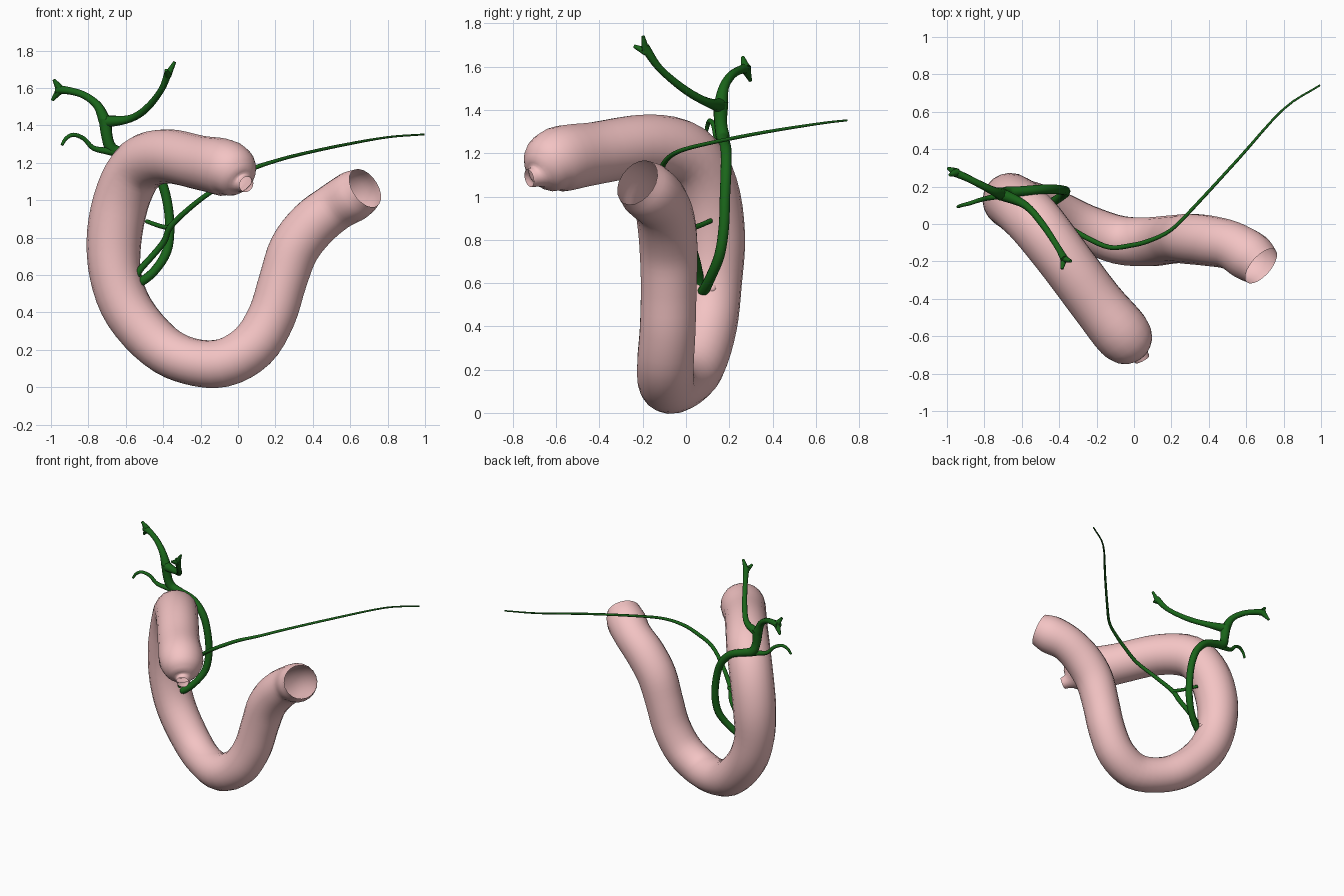
import bpy, bmesh, math
from mathutils import Vector


def material(name, color):
    m = bpy.data.materials.new(name)
    m.diffuse_color = color
    return m


PINK = material("pink", (0.90, 0.55, 0.55, 1))
GREEN = material("green", (0.01, 0.13, 0.01, 1))


def spline(points, steps):
    """Catmull-Rom samples through (x, y, z, radius) points."""
    p = [Vector(q) for q in points]
    p = [2 * p[0] - p[1]] + p + [2 * p[-1] - p[-2]]
    out = []
    for i in range(1, len(p) - 2):
        a, b, c, d = p[i - 1:i + 3]
        for s in range(steps):
            t = s / steps
            out.append(0.5 * (2 * b + (c - a) * t + (2 * a - 5 * b + 4 * c - d) * t**2
                              + (3 * b - a - 3 * c + d) * t**3))
    return out + [p[-2]]


def tube(name, points, mat, sides=10, steps=4, capped=True):
    """Sweep a circle of varying radius along a smooth path."""
    path = spline(points, steps)
    pos = [q.to_3d() for q in path]
    bm = bmesh.new()
    rings = []
    normal = None
    old = None
    for i, q in enumerate(path):
        tan = (pos[min(i + 1, len(pos) - 1)] - pos[max(i - 1, 0)]).normalized()
        if normal is None:
            normal = tan.orthogonal().normalized()
        else:
            normal = old.rotation_difference(tan) @ normal
        old = tan
        side = tan.cross(normal)
        ring = []
        for k in range(sides):
            a = 2 * math.pi * k / sides
            ring.append(bm.verts.new(pos[i] + q[3] * (math.cos(a) * normal + math.sin(a) * side)))
        rings.append(ring)
    for r0, r1 in zip(rings, rings[1:]):
        for k in range(sides):
            j = (k + 1) % sides
            bm.faces.new((r0[k], r0[j], r1[j], r1[k]))
    if capped:
        bm.faces.new(rings[0][::-1])
        bm.faces.new(rings[-1])
    mesh = bpy.data.meshes.new(name)
    bm.to_mesh(mesh)
    bm.free()
    mesh.materials.append(mat)
    obj = bpy.data.objects.new(name, mesh)
    bpy.context.collection.objects.link(obj)
    bpy.context.view_layer.objects.active = obj
    obj.select_set(True)
    bpy.ops.object.shade_smooth_by_angle(angle=math.radians(50))
    obj.select_set(False)
    return obj


# Intestine loop, open at both ends
tube("intestine", [
    (0.045, -0.725, 1.085, 0.042), (0.025, -0.69, 1.095, 0.055), (0.0, -0.66, 1.12, 0.115),
    (-0.06, -0.59, 1.17, 0.152), (-0.2, -0.42, 1.20, 0.145), (-0.38, -0.18, 1.235, 0.145),
    (-0.52, 0.0, 1.19, 0.15), (-0.61, 0.09, 1.04, 0.15), (-0.66, 0.125, 0.82, 0.148),
    (-0.655, 0.12, 0.60, 0.138), (-0.58, 0.10, 0.40, 0.135), (-0.42, 0.05, 0.22, 0.13),
    (-0.26, -0.02, 0.14, 0.125), (-0.08, -0.085, 0.13, 0.13), (0.08, -0.095, 0.22, 0.132),
    (0.18, -0.085, 0.38, 0.13), (0.24, -0.08, 0.57, 0.13), (0.30, -0.08, 0.74, 0.135),
    (0.40, -0.09, 0.87, 0.135), (0.52, -0.115, 0.965, 0.13), (0.62, -0.175, 1.025, 0.135),
    (0.68, -0.225, 1.065, 0.115)], PINK, sides=20, capped=False)

# Main bile duct from the upper fork to the intestine
tube("bile_duct", [
    (-0.71, 0.16, 1.435, 0.036), (-0.70, 0.16, 1.34, 0.03), (-0.675, 0.17, 1.275, 0.032),
    (-0.61, 0.175, 1.25, 0.028), (-0.50, 0.185, 1.21, 0.026), (-0.42, 0.185, 1.12, 0.026),
    (-0.38, 0.18, 1.0, 0.025), (-0.365, 0.175, 0.86, 0.025), (-0.38, 0.155, 0.73, 0.025),
    (-0.44, 0.115, 0.63, 0.024), (-0.51, 0.085, 0.57, 0.026), (-0.565, 0.075, 0.555, 0.032)], GREEN)

# Upper branches and their forked tips
tube("left_branch", [
    (-0.71, 0.16, 1.42, 0.034), (-0.58, 0.10, 1.435, 0.021), (-0.49, 0.0, 1.49, 0.019),
    (-0.41, -0.12, 1.59, 0.017), (-0.37, -0.19, 1.69, 0.022)], GREEN)
tube("right_branch", [
    (-0.71, 0.16, 1.42, 0.034), (-0.75, 0.175, 1.505, 0.024), (-0.82, 0.21, 1.56, 0.02),
    (-0.90, 0.25, 1.585, 0.02), (-0.97, 0.28, 1.592, 0.024)], GREEN)
for i, (base, tip) in enumerate([
        ((-0.375, -0.185, 1.67, 0.02), (-0.338, -0.198, 1.74, 0.008)),
        ((-0.375, -0.185, 1.67, 0.02), (-0.385, -0.24, 1.695, 0.008)),
        ((-0.95, 0.275, 1.592, 0.024), (-0.985, 0.262, 1.645, 0.008)),
        ((-0.95, 0.275, 1.592, 0.024), (-0.993, 0.298, 1.535, 0.008))]):
    tube(f"branch_tip_{i + 1}", [base, tip], GREEN)

# Small curled side duct
tube("curled_duct", [
    (-0.61, 0.175, 1.25, 0.026), (-0.70, 0.155, 1.263, 0.019), (-0.775, 0.14, 1.28, 0.014),
    (-0.825, 0.128, 1.33, 0.012), (-0.88, 0.11, 1.35, 0.011), (-0.92, 0.1, 1.33, 0.01),
    (-0.942, 0.092, 1.295, 0.008)], GREEN)

# Long thin duct and its short side outlet
tube("long_duct", [
    (0.995, 0.742, 1.352, 0.005), (0.80, 0.615, 1.337, 0.006), (0.56, 0.35, 1.295, 0.008),
    (0.33, 0.10, 1.245, 0.009), (0.20, -0.03, 1.21, 0.01), (0.08, -0.09, 1.17, 0.012),
    (-0.02, -0.115, 1.12, 0.013), (-0.13, -0.125, 1.055, 0.013), (-0.25, -0.075, 0.965, 0.014),
    (-0.36, -0.01, 0.86, 0.016), (-0.395, 0.025, 0.78, 0.017), (-0.46, 0.05, 0.70, 0.017),
    (-0.53, 0.065, 0.62, 0.018), (-0.56, 0.07, 0.55, 0.022)], GREEN)
tube("side_outlet", [
    (-0.36, 0.0, 0.85, 0.014), (-0.42, 0.055, 0.863, 0.012), (-0.49, 0.115, 0.888, 0.011)], GREEN)

# Pink nipple where the ducts enter
tube("duct_opening", [
    (-0.60, 0.12, 0.575, 0.04), (-0.53, 0.12, 0.575, 0.03), (-0.505, 0.12, 0.575, 0.012)], PINK)
